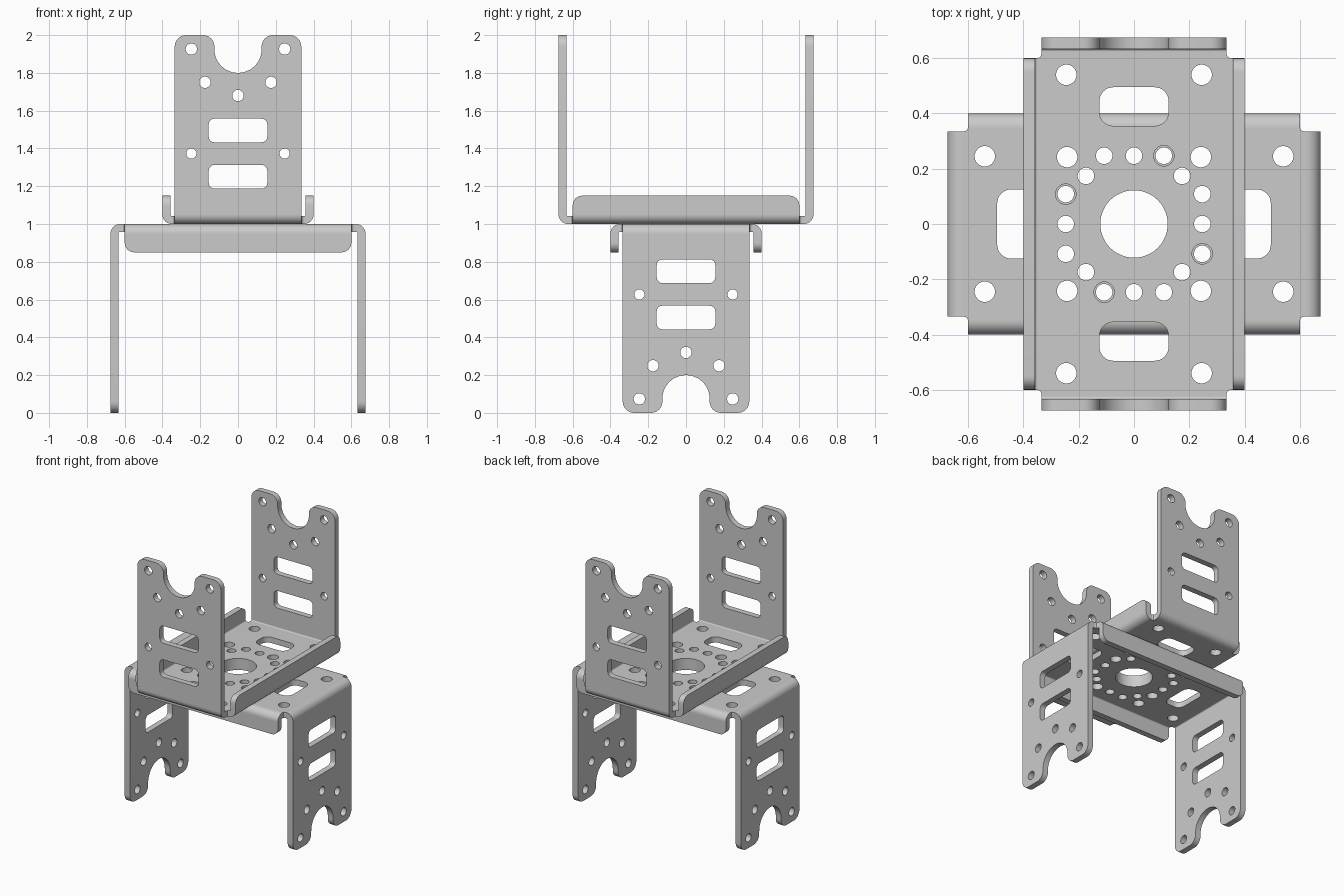
import bpy, bmesh
from math import pi, cos, sin
from mathutils import Matrix

if "Cube" in bpy.data.objects:
    bpy.data.objects.remove(bpy.data.objects["Cube"])

T = 0.042          # sheet thickness
R = 0.05           # outer bend radius
HX, HY = 0.40, 0.675   # half width over flanges, half length over walls


def arc(cx, cy, r, a0, a1, n):
    return [(cx + r * cos(a0 + (a1 - a0) * i / n), cy + r * sin(a0 + (a1 - a0) * i / n))
            for i in range(n + 1)]


def circle(cx, cy, r, n=32):
    return arc(cx, cy, r, 0, 2 * pi, n)[:-1]


def slot(cx, cy, w, h, r):
    pts = []
    for k, (sx, sy) in enumerate([(1, 1), (-1, 1), (-1, -1), (1, -1)]):
        pts += arc(cx + sx * (w / 2 - r), cy + sy * (h / 2 - r), r, k * pi / 2, (k + 1) * pi / 2, 8)
    return pts


def add_plate(bm, loops, depth, matrix):
    """Fill a 2D outline (with hole loops), extrude it and add it to bm."""
    cu = bpy.data.curves.new("profile", 'CURVE')
    cu.dimensions = '2D'
    cu.fill_mode = 'BOTH'
    cu.extrude = depth / 2
    for pts in loops:
        sp = cu.splines.new('POLY')
        sp.points.add(len(pts) - 1)
        for p, (x, y) in zip(sp.points, pts):
            p.co = (x, y, 0, 1)
        sp.use_cyclic_u = True
    ob = bpy.data.objects.new("profile", cu)
    bpy.context.collection.objects.link(ob)
    dg = bpy.context.evaluated_depsgraph_get()
    me = bpy.data.meshes.new_from_object(ob.evaluated_get(dg))
    part = bmesh.new()
    part.from_mesh(me)
    bmesh.ops.remove_doubles(part, verts=part.verts, dist=1e-5)
    bmesh.ops.transform(part, matrix=matrix, verts=part.verts)
    bmesh.ops.recalc_face_normals(part, faces=part.faces)
    part.to_mesh(me)
    part.free()
    bm.from_mesh(me)
    bpy.data.objects.remove(ob)
    bpy.data.curves.remove(cu)
    bpy.data.meshes.remove(me)


def base_loops():
    # cross-shaped floor with its bolt pattern
    ax, ay, wx, fy = HX - R, HY - R, 0.335, 0.60
    q = [(ax, fy), (wx + 0.004, fy + 0.004), (wx, fy + 0.015), (wx, ay)]
    outline = (q + [(-x, y) for x, y in reversed(q)] + [(-x, -y) for x, y in q]
               + [(x, -y) for x, y in reversed(q)])
    loops = [outline, circle(0, 0, 0.122, 48)]
    for s in (-1, 1):
        loops.append(slot(0, s * 0.425, 0.25, 0.14, 0.05))
        for t in (-1, 1):
            loops.append(circle(s * 0.245, t * 0.54, 0.037))
    # ring of holes, repeated every quarter turn
    for x, y, r in [(0.108, 0.247, 0.037), (-0.108, 0.247, 0.030), (0, 0.247, 0.030),
                    (0.174, 0.174, 0.030), (0.242, 0.242, 0.037)]:
        for _ in range(4):
            loops.append(circle(x, y, r))
            x, y = -y, x
    return loops


def wall_loops():
    # upright with a round notch between two ears
    w, n, c = 0.335, 0.125, 0.06
    right = arc(w - c, 2 - c, c, 0, pi / 2, 8) + arc(n + c, 2 - c, c, pi / 2, pi, 8)
    outline = ([(w, 1 + R)] + right + arc(0, 1.925, n, 0, -pi, 24)
               + [(-x, y) for x, y in reversed(right)] + [(-w, 1 + R)])
    loops = [outline, circle(0, 1.68, 0.03)]
    for s in (-1, 1):
        loops += [circle(s * 0.247, 1.926, 0.03), circle(s * 0.175, 1.75, 0.03),
                  circle(s * 0.247, 1.373, 0.027)]
    loops += [slot(0, z, 0.31, 0.125, 0.03) for z in (1.495, 1.25)]
    return loops


def flange_loop():
    r = 0.05
    return [[(0.6, 1 + R)] + arc(0.6 - r, 1.15 - r, r, 0, pi / 2, 8)
            + arc(r - 0.6, 1.15 - r, r, pi / 2, pi, 8) + [(-0.6, 1 + R)]]


def bend_loop(c):
    return [arc(c, 1 + R, R, -pi / 2, 0, 10) + arc(c, 1 + R, R - T, 0, -pi / 2, 10)]


XZ = Matrix.Rotation(pi / 2, 4, 'X')     # profile stands in the x-z plane
YZ = Matrix(((0, 0, 1, 0), (1, 0, 0, 0), (0, 1, 0, 0), (0, 0, 0, 1)))  # y-z plane


def bracket(name, placement):
    bm = bmesh.new()
    add_plate(bm, base_loops(), T, Matrix.Translation((0, 0, 1 + T / 2)))
    for turn in (0, pi):
        M = Matrix.Rotation(turn, 4, 'Z')
        # end wall and its fold
        add_plate(bm, wall_loops(), T, M @ Matrix.Translation((0, HY - T / 2, 0)) @ XZ)
        add_plate(bm, bend_loop(HY - R), 0.67, M @ YZ)
        # side flange and its fold
        add_plate(bm, flange_loop(), T, M @ Matrix.Translation((HX - T / 2, 0, 0)) @ YZ)
        add_plate(bm, bend_loop(HX - R), 1.2, M @ XZ)
    bmesh.ops.transform(bm, matrix=placement, verts=bm.verts)
    me = bpy.data.meshes.new(name)
    bm.to_mesh(me)
    bm.free()
    ob = bpy.data.objects.new(name, me)
    bpy.context.collection.objects.link(ob)
    bpy.ops.object.select_all(action='DESELECT')
    ob.select_set(True)
    bpy.context.view_layer.objects.active = ob
    bpy.ops.object.shade_smooth_by_angle(angle=pi / 6)


# the lower bracket is the same part turned over about the diagonal
bracket("upper_bracket", Matrix.Identity(4))
bracket("lower_bracket", Matrix(((0, 1, 0, 0), (1, 0, 0, 0), (0, 0, -1, 2), (0, 0, 0, 1))))
